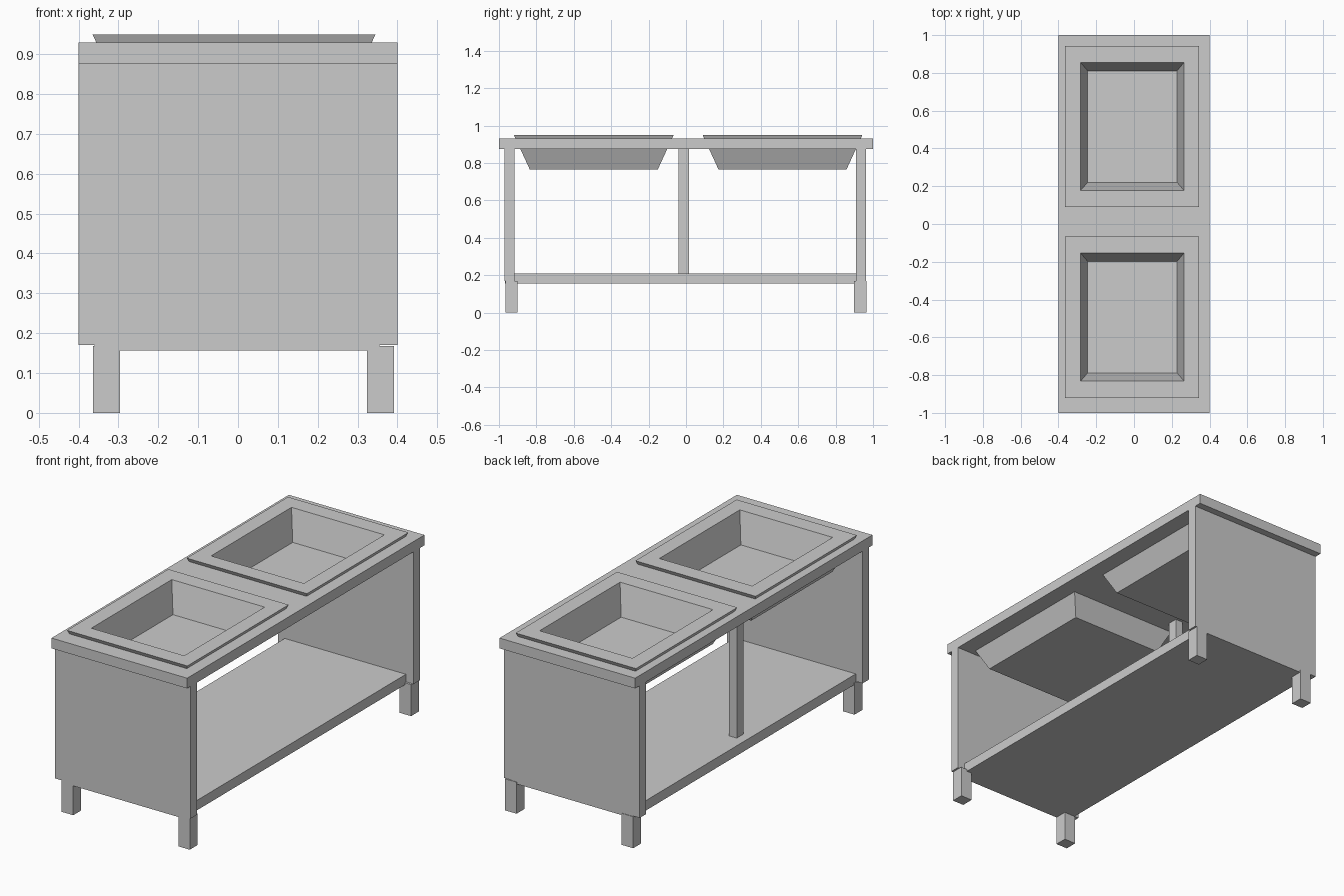
import bpy
import bmesh

if "Cube" in bpy.data.objects:
    bpy.data.objects.remove(bpy.data.objects["Cube"])


def finish(name, bm):
    bmesh.ops.recalc_face_normals(bm, faces=bm.faces)
    mesh = bpy.data.meshes.new(name)
    bm.to_mesh(mesh)
    bm.free()
    obj = bpy.data.objects.new(name, mesh)
    bpy.context.collection.objects.link(obj)
    return obj


def loft(name, sections):
    """Stack rectangular sections (x0, x1, y0, y1, z) and cap both ends."""
    bm = bmesh.new()
    rings = [[bm.verts.new(p) for p in ((a, c, z), (b, c, z), (b, d, z), (a, d, z))]
             for a, b, c, d, z in sections]
    for low, high in zip(rings, rings[1:]):
        for i in range(4):
            j = (i + 1) % 4
            bm.faces.new((low[i], low[j], high[j], high[i]))
    bm.faces.new(rings[0][::-1])
    bm.faces.new(rings[-1])
    return finish(name, bm)


def box(name, x0, x1, y0, y1, z0, z1):
    return loft(name, [(x0, x1, y0, y1, z0), (x0, x1, y0, y1, z1)])


# Countertop, lower shelf and centre post
counter = box("countertop", -0.4, 0.4, -1, 1, 0.875, 0.93)
box("lower_shelf", -0.36, 0.355, -0.967, 0.962, 0.157, 0.21)
box("centre_post", -0.31, -0.265, -0.04, 0.015, 0.21, 0.875)

# End panels
box("front_panel", -0.4, 0.4, -0.97, -0.917, 0.17, 0.875)
box("back_panel", -0.4, 0.4, 0.908, 0.962, 0.17, 0.875)

# Four square legs
for end, y in (("front", -0.933), ("back", 0.932)):
    for side, x in (("left", -0.33), ("right", 0.358)):
        box(f"{end}_{side}_leg", x - 0.034, x + 0.034, y - 0.033, y + 0.033, 0, 0.168)

# Two tapered basins with thick rims, dropped through holes in the counter
for name, y in (("front", -0.493), ("back", 0.516)):
    loft(f"{name}_basin", [
        (-0.28, 0.26, y - 0.342, y + 0.342, 0.765),
        (-0.365, 0.345, y - 0.427, y + 0.427, 0.95),
        (-0.283, 0.265, y - 0.339, y + 0.339, 0.95),
        (-0.245, 0.228, y - 0.295, y + 0.295, 0.79),
    ])
    cutter = box(f"{name}_hole_cutter", -0.30, 0.28, y - 0.36, y + 0.36, 0.8, 1.0)
    cutter.hide_render = True
    cutter.hide_set(True)
    cut = counter.modifiers.new(f"{name}_hole", 'BOOLEAN')
    cut.operation = 'DIFFERENCE'
    cut.solver = 'EXACT'
    cut.object = cutter
